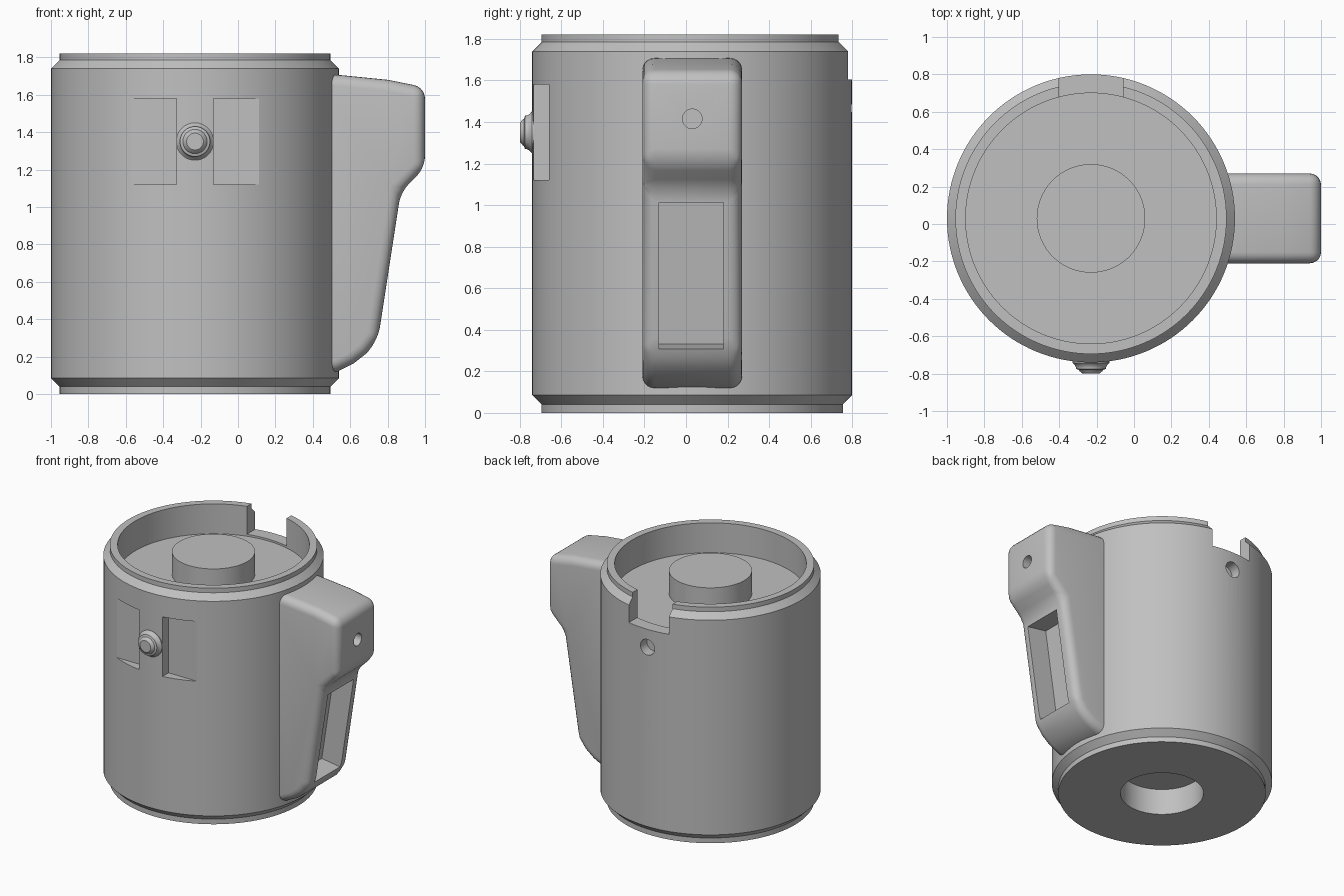
import bpy, bmesh, math
from mathutils import Matrix, Vector

cube = bpy.data.objects.get("Cube")
if cube:
    bpy.data.objects.remove(cube, do_unlink=True)

AX, AY = -0.23, 0.03          # axis of the round body

grey = bpy.data.materials.new("light_grey")
grey.use_nodes = True
colour = (0.53, 0.53, 0.53, 1)
grey.diffuse_color = colour
for node in grey.node_tree.nodes:
    if node.type == 'BSDF_PRINCIPLED':
        node.inputs["Base Color"].default_value = colour


def make(name, bm):
    bmesh.ops.recalc_face_normals(bm, faces=bm.faces[:])
    mesh = bpy.data.meshes.new(name)
    bm.to_mesh(mesh)
    bm.free()
    mesh.materials.append(grey)
    obj = bpy.data.objects.new(name, mesh)
    bpy.context.scene.collection.objects.link(obj)
    return obj


def lathe(name, profile, matrix, steps=128):
    bm = bmesh.new()
    verts = [bm.verts.new((r, 0, z)) for r, z in profile]
    edges = [bm.edges.new(pair) for pair in zip(verts, verts[1:])]
    bmesh.ops.spin(bm, geom=verts + edges, cent=(0, 0, 0), axis=(0, 0, 1),
                   angle=math.tau, steps=steps)
    bmesh.ops.remove_doubles(bm, verts=bm.verts[:], dist=0.0005)
    bm.transform(matrix)
    return make(name, bm)


def box(name, centre, size, tilt=0):
    bm = bmesh.new()
    bmesh.ops.create_cube(bm, size=1)
    bm.transform(Matrix.Translation(centre) @ Matrix.Rotation(tilt, 4, 'Y')
                 @ Matrix.Diagonal((*size, 1)))
    return make(name, bm)


def rod(name, centre, radius, length, rotation, sides=48):
    bm = bmesh.new()
    bmesh.ops.create_cone(bm, cap_ends=True, segments=sides, radius1=radius,
                          radius2=radius, depth=length)
    bm.transform(Matrix.Translation(centre) @ rotation)
    return make(name, bm)


def activate(obj):
    bpy.ops.object.select_all(action='DESELECT')
    obj.select_set(True)
    bpy.context.view_layer.objects.active = obj


def cut(obj, cutter):
    cutter.hide_render = True
    mod = obj.modifiers.new("cut", 'BOOLEAN')
    mod.operation = 'DIFFERENCE'
    mod.solver = 'EXACT'
    mod.object = cutter
    activate(obj)
    bpy.ops.object.modifier_apply(modifier=mod.name)
    bpy.data.objects.remove(cutter, do_unlink=True)


def smooth(obj, degrees):
    activate(obj)
    bpy.ops.object.shade_smooth_by_angle(angle=math.radians(degrees))


upright = Matrix.Identity(4)
along_y = Matrix.Rotation(math.pi / 2, 4, 'X')
along_x = Matrix.Rotation(math.pi / 2, 4, 'Y')

# Round body with cup, central boss and underside recess
body = lathe("body", [
    (0, 0.2), (0.29, 0.2), (0.29, 0), (0.725, 0), (0.725, 0.04), (0.77, 0.085),
    (0.77, 1.74), (0.725, 1.785), (0.725, 1.82), (0.67, 1.82), (0.67, 1.59),
    (0.29, 1.59), (0.29, 1.766), (0, 1.766)], Matrix.Translation((AX, AY, 0)))

# Rim slot and round hole at the back
cut(body, box("slot_cutter", (AX, AY + 0.75, 1.8), (0.34, 0.4, 0.39)))
cut(body, rod("back_hole_cutter", (AX, AY + 0.77, 1.467), 0.06, 0.16, along_y))

# Flat pockets either side of the front strip
for side in (-1, 1):
    cut(body, box("pocket_cutter", (AX + side * 0.23, -0.81, 1.35),
                  (0.26, 0.3, 0.46)))
smooth(body, 24)

# Flared knob on the front strip
knob = lathe("knob", [
    (0, 0.7), (0.1, 0.7), (0.1, 0.742), (0.088, 0.753), (0.081, 0.765),
    (0.08, 0.775), (0.065, 0.78), (0.062, 0.786), (0.045, 0.8), (0, 0.8)],
    Matrix.Translation((AX, 0, 1.35)) @ along_y, 48)
smooth(knob, 30)

# Handle: side outline extruded across, then rounded
outline = [(0.3, 1.72), (0.55, 1.705), (0.8, 1.68), (1, 1.64), (1, 1.21),
           (0.87, 1.08), (0.75, 0.3), (0.69, 0.22), (0.62, 0.165),
           (0.53, 0.12), (0.3, 0.11)]
bm = bmesh.new()
face = bm.faces.new([bm.verts.new((x, AY - 0.24, z)) for x, z in outline])
sweep = bmesh.ops.extrude_face_region(bm, geom=[face])
bmesh.ops.translate(bm, vec=Vector((0, 0.48, 0)),
                    verts=[g for g in sweep["geom"] if isinstance(g, bmesh.types.BMVert)])
handle = make("handle", bm)
bevel = handle.modifiers.new("round", 'BEVEL')
bevel.width = 0.06
bevel.segments = 5
bevel.limit_method = 'ANGLE'
bevel.angle_limit = math.radians(25)
bevel.use_clamp_overlap = False
activate(handle)
bpy.ops.object.modifier_apply(modifier=bevel.name)

# Trim the handle to the body, then cut its window and screw hole
cut(handle, rod("core_cutter", (AX, AY, 1), 0.74, 3, upright, 128))
tilt = math.radians(8.6)
inward = Vector((-math.cos(tilt), 0, math.sin(tilt)))
cut(handle, box("window_cutter", Vector((0.806, 0.025, 0.66)) + inward * 0.04,
                (0.25, 0.31, 0.715), tilt))
cut(handle, rod("screw_hole_cutter", (1, AY, 1.415), 0.047, 0.5, along_x))
smooth(handle, 30)
